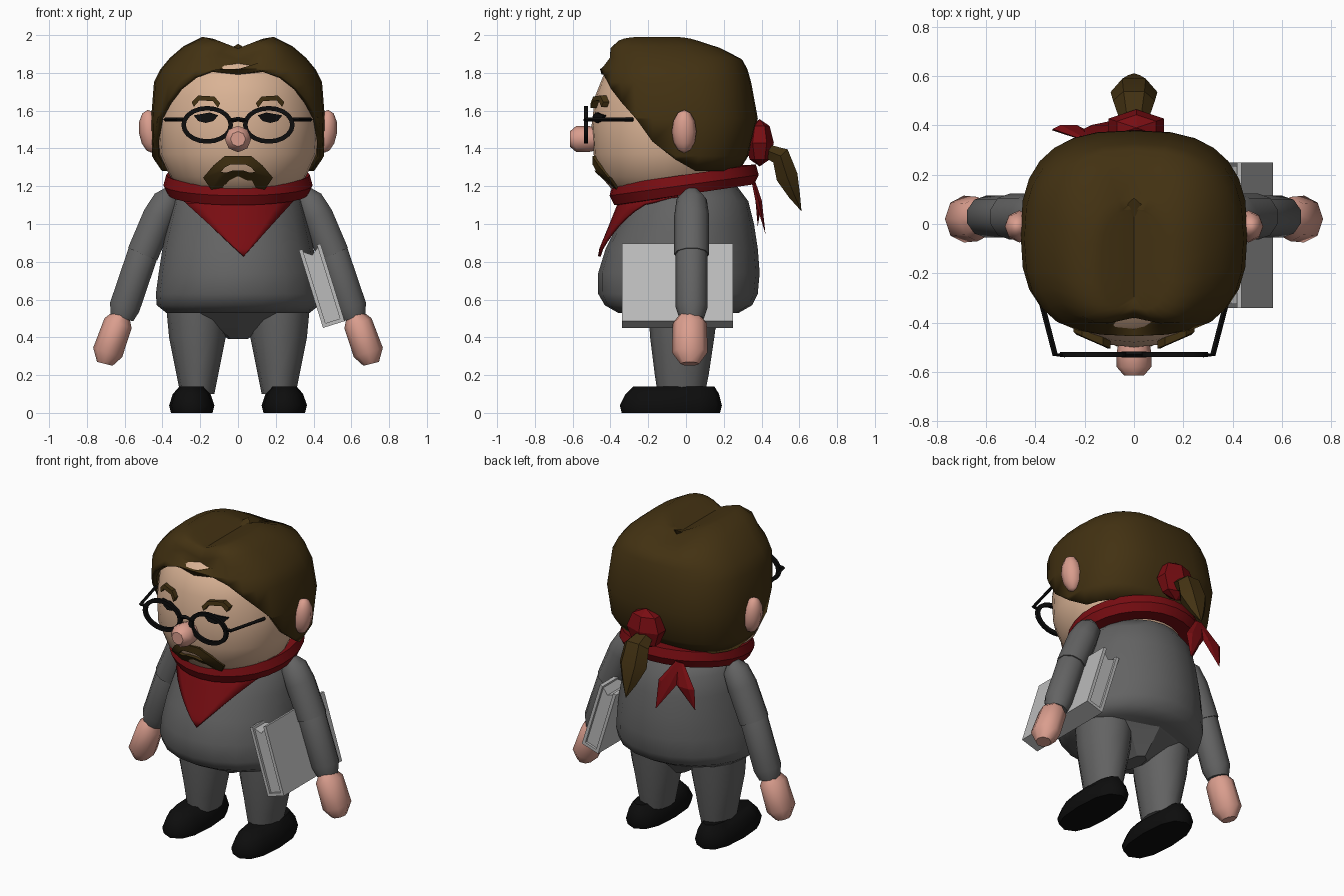
import bpy, bmesh, math
from mathutils import Vector

if "Cube" in bpy.data.objects:
    bpy.data.objects.remove(bpy.data.objects["Cube"])


def material(name, r, g, b):
    m = bpy.data.materials.new(name)
    m.use_nodes = True
    m.diffuse_color = (r, g, b, 1)
    node = next(n for n in m.node_tree.nodes if n.type == "BSDF_PRINCIPLED")
    node.inputs["Base Color"].default_value = (r, g, b, 1)
    node.inputs["Roughness"].default_value = 0.9
    return m


SKIN = material("face skin", .70, .45, .30)
PINK = material("pink skin", .70, .34, .27)
BROWN = material("brown hair", .055, .031, .006)
RED = material("red cloth", .19, .004, .006)
GREY = material("grey cloth", .125, .125, .125)
BLACK = material("black", .004, .004, .004)
PAPER = material("light grey book", .5, .5, .5)


def finish(name, bm, mat, angle=40, solid=0):
    bmesh.ops.remove_doubles(bm, verts=bm.verts, dist=.0005)
    bmesh.ops.recalc_face_normals(bm, faces=bm.faces)
    me = bpy.data.meshes.new(name)
    bm.to_mesh(me)
    bm.free()
    me.materials.append(mat)
    ob = bpy.data.objects.new(name, me)
    bpy.context.collection.objects.link(ob)
    bpy.ops.object.select_all(action="DESELECT")
    ob.select_set(True)
    bpy.context.view_layer.objects.active = ob
    bpy.ops.object.shade_smooth_by_angle(angle=math.radians(angle))
    if solid:
        mod = ob.modifiers.new("thickness", "SOLIDIFY")
        mod.thickness, mod.offset = solid, -1
    return ob


def skin(name, rings, mat, cap=True, closed=True, loop=False, **kw):
    """Joins rows of points with quads."""
    bm = bmesh.new()
    rows = [[bm.verts.new(p) for p in ring] for ring in rings]
    n = len(rows[0])
    for i in range(len(rows) - (0 if loop else 1)):
        a, b = rows[i], rows[(i + 1) % len(rows)]
        for j in range(n if closed else n - 1):
            k = (j + 1) % n
            bm.faces.new((a[j], a[k], b[k], b[j]))
    if cap:
        bm.faces.new(rows[0])
        bm.faces.new(rows[-1])
    return finish(name, bm, mat, **kw)


def oval(row, th, p=1, cx=0):
    """Point on an oval (height, half width, front y, back y); th=0 is the front."""
    z, hw, yf, yb = row
    s, c = math.sin(th), math.cos(th)
    s, c = math.copysign(abs(s) ** p, s), math.copysign(abs(c) ** p, c)
    return Vector((cx + hw * s, (yf + yb) / 2 - (yb - yf) / 2 * c, z))


def loft(name, rows, mat, n=16, p=1, cx=0, **kw):
    rings = [[oval(r, math.tau * j / n, p, cx) for j in range(n)] for r in rows]
    return skin(name, rings, mat, **kw)


def tube(name, path, mat, axis, n=10, flat=1, **kw):
    """Round limb along (x, y, z, radius); axis is square to the path."""
    pts, a, rings = [Vector(q[:3]) for q in path], Vector(axis), []
    for i, q in enumerate(path):
        d = pts[min(i + 1, len(pts) - 1)] - pts[max(i - 1, 0)]
        b = d.cross(a).normalized() * flat
        angles = [math.tau * j / n for j in range(n)]
        rings.append([pts[i] + q[3] * (a * math.cos(t) + b * math.sin(t)) for t in angles])
    return skin(name, rings, mat, **kw)


def mix(rows, z):
    """Linear lookup in a table sorted by its first column."""
    for a, b in zip(rows, rows[1:]):
        if z <= b[0]:
            t = max(0, (z - a[0]) / (b[0] - a[0]))
            return [u + (v - u) * t for u, v in zip(a, b)]
    return rows[-1]


def front_y(rows, x, z):
    _, hw, yf, yb = mix(rows, z)
    return (yf + yb) / 2 - (yb - yf) / 2 * math.sqrt(max(0, 1 - (x / hw) ** 2))


def on_face(outline, off):
    return [Vector((x, front_y(HEAD, x, z) - off, z)) for x, z in outline]


def ball(name, loc, scale, mat, seg=8, rings=6, tilt=0, **kw):
    bm = bmesh.new()
    bmesh.ops.create_uvsphere(bm, u_segments=seg, v_segments=rings, radius=1)
    ob = finish(name, bm, mat, **kw)
    ob.location, ob.scale, ob.rotation_euler = loc, scale, (0, tilt, 0)


# Head and nose
HEAD = [(1.11, .16, -.25, .1), (1.17, .27, -.38, .18), (1.25, .36, -.45, .23),
        (1.37, .415, -.49, .28), (1.52, .425, -.5, .31), (1.68, .41, -.48, .3),
        (1.83, .36, -.42, .25), (1.9, .2, -.28, .15)]
loft("head", HEAD, SKIN, n=28, angle=60)
tube("nose", [(0, -.47, 1.45, .06), (0, -.52, 1.45, .07), (0, -.58, 1.45, .07),
              (0, -.615, 1.45, .04)], PINK, (1, 0, 0), n=8, angle=50)

# Hair shell with an open front and a centre parting
HAIR = [(1.28, .41, -.4, .28), (1.36, .455, -.44, .33), (1.56, .46, -.46, .38),
        (1.75, .445, -.465, .345), (1.82, .41, -.455, .325), (1.88, .36, -.43, .30),
        (1.94, .29, -.43, .2), (1.99, .19, -.41, .1), (2.0, .13, -.39, .06), (1.995, 0, -.36, .1)]
HAIRLINE = [(0, 1.82), (20, 1.81), (41, 1.7), (62, 1.58), (71, 1.49), (86, 1.36),
            (103, 1.28), (180, 1.28)]


def hair_point(row, j, n=28):
    deg = 360 * j / n
    z = max(row[0], mix(HAIRLINE, min(deg, 360 - deg))[1])
    v = oval([z] + list(mix(HAIR, z) if z > row[0] else row)[1:], math.radians(deg), .75)
    if z > 1.85:
        near = max(0, 1 - abs(v.x) / .18)
        v.z -= .07 * near * min(1, max(0, (.35 - v.y) / .25))
        if v.y < -.2:
            v.y += .05 * near
    return v


skin("hair", [[hair_point(r, j) for j in range(28)] for r in HAIR], BROWN,
     cap=False, angle=45, solid=.03)

# Ponytail and its tie
tube("ponytail", [(0, .4, 1.4, .05), (0, .5, 1.36, .085), (0, .535, 1.25, .095),
                  (0, .575, 1.15, .05), (0, .61, 1.07, .002)], BROWN, (1, 0, 0),
     n=6, flat=.7, angle=30)
ball("hair_tie", (.01, .39, 1.43), (.13, .075, .125), RED, seg=6, rings=4, angle=20)

# Goatee around the mouth
half_out = [(.07, 1.36), (.13, 1.31), (.185, 1.245), (.14, 1.18), (.07, 1.15)]
half_in = [(.04, 1.315), (.07, 1.3), (.09, 1.275), (.06, 1.272), (.03, 1.283)]


def both(half):
    return half + [(-x, z) for x, z in reversed(half)]


outer, inner = both(half_out), both(half_in)
skin("goatee", [on_face(outer, -.02), on_face(outer, .015), on_face(inner, .025),
                on_face(inner, -.02)], BROWN, cap=False, angle=30)

# Scarf: neck band, front bib and two tails at the back
band = []
for j in range(28):
    t = math.tau * j / 28
    s, c = math.sin(t), math.cos(t)
    z = 1.205 - .055 * c
    band.append([((.36 + d) * s, -.01 - (.36 + d) * c, z + h)
                 for d, h in ((-.08, .05), (.02, .055), (.035, 0), (.01, -.05), (-.08, -.05))])
skin("scarf_band", band, RED, cap=False, loop=True, angle=30)

BODY = [(.53, .38, -.36, .28), (.57, .43, -.43, .35), (.63, .435, -.465, .38),
        (.74, .42, -.465, .39), (.87, .4, -.425, .38), (1.0, .37, -.36, .36),
        (1.12, .34, -.3, .33), (1.2, .26, -.24, .27)]
bib = []
for i in range(9):
    t = i / 8
    row = []
    for j in range(9):
        x = .32 * (1 - t) * (j / 4 - 1) + .03 * t
        z = 1.15 - .32 * t
        row.append((x, front_y(BODY, x, z) - .06 + .03 * t, z))
    bib.append(row)
skin("scarf_bib", bib, RED, cap=False, closed=False, solid=.015)
for side, x, y, z in (("inner", -.08, .42, .95), ("outer", -.33, .38, .99)):
    tube("scarf_tail_" + side, [(-.2, .35, 1.25, .03), (-.2 + (x + .2) * .5, .385, 1.12, .065),
                                (x, y, z, .002)], RED, (1, 0, 0), n=6, flat=.3, angle=20)

# Torso and pelvis
loft("torso", BODY, GREY, n=20, angle=50)
loft("pelvis", [(.39, .05, -.1, .1), (.47, .17, -.2, .18), (.56, .36, -.3, .26)], GREY, n=8, angle=20)

# Paired parts
for side, s in (("left", 1), ("right", -1)):
    def flip(path):
        return [(s * q[0],) + tuple(q[1:]) for q in path]

    loft(side + "_leg", [(.1, .09, -.15, .1), (.2, .11, -.165, .12), (.4, .15, -.19, .15),
                         (.56, .165, -.2, .17)], GREY, n=12, cx=.215 * s)
    loft(side + "_shoe", [(0, .11, -.34, .18), (.04, .12, -.35, .19), (.1, .1, -.32, .175),
                          (.14, .065, -.28, .15)], BLACK, n=12, p=.8, cx=.245 * s, angle=50)
    tube(side + "_upper_arm", flip([(.355, .03, 1.18, .035), (.375, .03, 1.13, .08),
                                    (.42, .03, 1.04, .093), (.505, .03, .84, .093)]),
         GREY, (0, 1, 0), flat=.95, angle=50)
    tube(side + "_forearm", flip([(.49, .03, .88, .075), (.505, .03, .84, .085),
                                  (.6, .03, .56, .085), (.615, .03, .5, .065)]),
         GREY, (0, 1, 0), angle=50)
    tube(side + "_hand", flip([(.615, .02, .525, .05), (.635, .02, .475, .09),
                               (.69, .02, .32, .095), (.705, .02, .26, .05)]),
         PINK, (0, 1, 0), n=8, flat=.85, angle=50)
    ball(side + "_ear", (.465 * s, -.01, 1.49), (.06, .065, .115), PINK, tilt=.12 * s, angle=50)

    # Eyes and brows
    eye = [(s * x, z) for x, z in ((.105, 1.575), (.15, 1.59), (.235, 1.575), (.21, 1.545),
                                   (.17, 1.535), (.13, 1.545))]
    skin(side + "_eye", [on_face(eye, -.02), on_face(eye, .012)], BLACK)
    top = [(.095, 1.64), (.125, 1.675), (.21, 1.68), (.245, 1.645)]
    rings = []
    for x, z in top:
        low = [(s * (.17 + (x - .17) * .85), z - .025)]
        high = [(s * x, z)]
        rings.append(on_face(high, .03) + on_face(low, .03) + on_face(low, -.02) + on_face(high, -.02))
    skin(side + "_brow", rings, BROWN, angle=20)

    # Spectacle rim and temple
    rim = []
    for j in range(20):
        t = math.tau * j / 20
        rim.append([(s * .163 + (.125 + d) * math.cos(t), -.53 + e, 1.525 + (.088 + d) * math.sin(t))
                    for d, e in ((-.012, -.01), (.012, -.01), (.012, .01), (-.012, .01))])
    skin(side + "_rim", rim, BLACK, cap=False, loop=True)
    tube(side + "_temple", flip([(.28, -.53, 1.553, .011), (.32, -.53, 1.553, .011),
                                 (.385, -.28, 1.553, .011)]), BLACK, (0, 0, 1), n=4)
tube("spectacle_bridge", [(-.05, -.53, 1.545, .012), (0, -.53, 1.555, .012),
                          (.05, -.53, 1.545, .012)], BLACK, (0, 1, 0), n=4)


# Book tucked under the left arm: cover and page block from one tilted section
def book_part(name, section, y0, y1):
    rings = [[(.45 + .955 * u - .297 * v, y, .45 + .297 * u + .955 * v) for u, v in section]
             for y in (y0, y1)]
    skin(name, rings, PAPER, angle=10)


book_part("book_cover", [(0, 0), (.12, 0), (.12, .43), (.1, .43), (.1, .02), (.02, .02),
                         (.02, .43), (0, .43)], -.34, .25)
book_part("book_pages", [(.02, .02), (.1, .02), (.1, .415), (.06, .385), (.02, .415)], -.325, .235)
